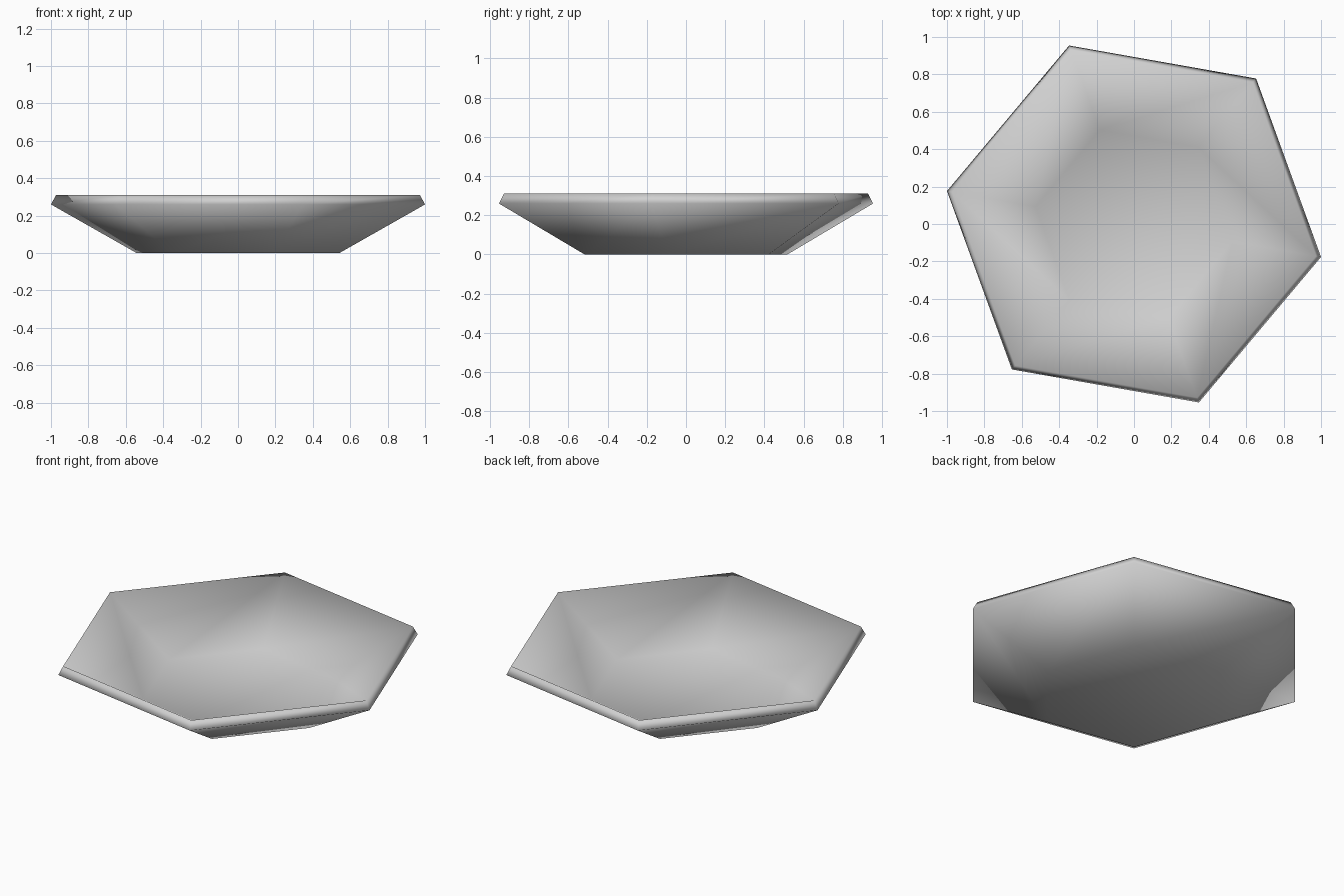
import bpy, bmesh, math

if "Cube" in bpy.data.objects:
    bpy.data.objects.remove(bpy.data.objects["Cube"])

SIDES = 6
TURN = math.radians(-10)

# Cross-section (radius, height): outer base, outer rim, inner rim, inner floor
PROFILE = [(0.55, 0.0), (1.0154, 0.26), (0.988, 0.31), (0.535, 0.055)]

grey = bpy.data.materials.new("light_grey")
grey.diffuse_color = (0.63, 0.63, 0.63, 1)
grey.use_nodes = True
grey.node_tree.nodes["Principled BSDF"].inputs["Base Color"].default_value = grey.diffuse_color


def ring(bm, radius, height):
    step = 2 * math.pi / SIDES
    return [bm.verts.new((radius * math.cos(TURN + i * step),
                          radius * math.sin(TURN + i * step), height))
            for i in range(SIDES)]


# Six-sided shallow dish with a thick wall
bm = bmesh.new()
rings = [ring(bm, r, z) for r, z in PROFILE]
for low, high in zip(rings, rings[1:]):
    for i in range(SIDES):
        j = (i + 1) % SIDES
        bm.faces.new((low[i], low[j], high[j], high[i]))

# Underside and inner floor
bm.faces.new(rings[0][::-1])
bm.faces.new(rings[-1])
bmesh.ops.recalc_face_normals(bm, faces=bm.faces)

# The whole dish is softly shaded
for face in bm.faces:
    face.smooth = True

mesh = bpy.data.meshes.new("hexagonal_dish")
bm.to_mesh(mesh)
bm.free()
mesh.materials.append(grey)
dish = bpy.data.objects.new("hexagonal_dish", mesh)
bpy.context.collection.objects.link(dish)
